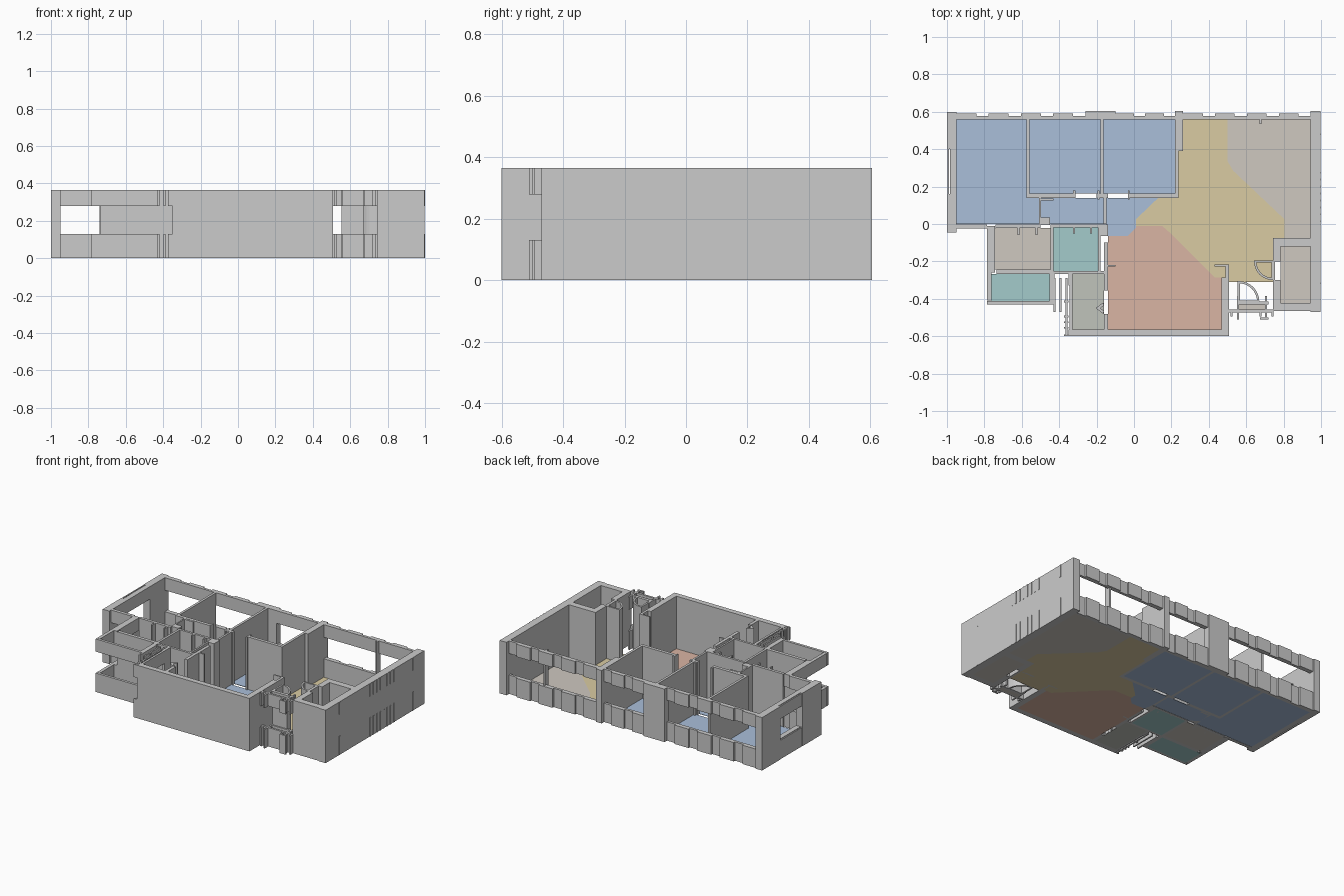
import bpy, bmesh, math

H, SILL, HEAD = 0.365, 0.13, 0.278
FULL = ((0, H),)
BAND = ((0, SILL), (HEAD, H))


def finish(name, bm, color=None):
    me = bpy.data.meshes.new(name)
    bmesh.ops.recalc_face_normals(bm, faces=bm.faces)
    bm.to_mesh(me)
    bm.free()
    ob = bpy.data.objects.new(name, me)
    bpy.context.collection.objects.link(ob)
    if color:
        mat = bpy.data.materials.new(name + "_colour")
        mat.diffuse_color = (*color, 1)
        me.materials.append(mat)
    return ob


def prism(bm, pts, z0, z1):
    face = bm.faces.new([bm.verts.new((x, y, z0)) for x, y in pts])
    ext = bmesh.ops.extrude_face_region(bm, geom=[face], use_keep_orig=True)
    for g in ext["geom"]:
        if isinstance(g, bmesh.types.BMVert):
            g.co.z = z1


def rect(x0, x1, y0, y1):
    return [(x0, y0), (x1, y0), (x1, y1), (x0, y1)]


def walls(name, rects, levels=FULL):
    bm = bmesh.new()
    for r in rects:
        for z0, z1 in levels:
            prism(bm, rect(*r), z0, z1)
    return finish(name, bm)


def floor(name, color, *polys):
    bm = bmesh.new()
    for p in polys:
        prism(bm, p, 0, 0.003)
    return finish(name, bm, color)


# Outer shell: left, right and front walls plus full-height back piers
walls("left_wall", [(-1, -0.95, 0.40, 0.60), (-1, -0.95, -0.045, 0.16)])
walls("left_window_bands", [(-0.985, -0.95, 0.16, 0.40), (-0.998, -0.99, 0.16, 0.40)], BAND)
walls("right_wall", [(0.945, 0.997, -0.47, 0.605)])
walls("back_piers", [(-0.26, -0.10, 0.56, 0.605), (0.22, 0.262, 0.39, 0.605)])
walls("living_front_wall", [(-0.35, 0.507, -0.60, -0.563)])
walls("living_right_wall", [(0.468, 0.507, -0.563, -0.285), (0.49, 0.507, -0.285, -0.22),
                            (0.43, 0.507, -0.226, -0.217)])

# Back wall window sills and lintels, with thin stepped panels outside
walls("back_window_bands", [(-0.95, -0.26, 0.56, 0.578), (-0.10, 0.22, 0.56, 0.578),
                            (0.262, 0.945, 0.56, 0.578)], BAND)
panels = []
for a, b, n in ((-0.95, -0.26, 4), (-0.10, 0.22, 2), (0.262, 0.945, 4)):
    step = (b - a) / n
    panels += [(a + i * step, a + (i + 0.62) * step, 0.578, 0.591) for i in range(n)]
walls("back_window_panels", panels, BAND)
walls("back_mullion", [(0.672, 0.682, 0.535, 0.578)])

# Raised strips on the right wall
strips = [0.015 + 0.037 * i for i in range(8)] + [-0.317, 0.48]
walls("right_wall_strips", [(0.997, 1.0, y - 0.005, y + 0.005) for y in strips], BAND)

# Bedroom partitions
walls("bedroom_partitions", [
    (-0.575, -0.558, 0.14, 0.56), (-0.18, -0.163, 0.14, 0.56), (0.22, 0.238, 0.14, 0.40),
    (-0.575, -0.32, 0.14, 0.162), (-0.20, -0.14, 0.14, 0.162), (-0.03, 0.238, 0.14, 0.162),
    (-0.325, -0.312, 0.14, 0.18), (-0.195, -0.185, 0.13, 0.18), (-0.033, -0.023, 0.13, 0.18)])
walls("corridor_partitions", [(-0.507, -0.497, 0.02, 0.14), (-0.507, -0.43, 0.125, 0.137),
                              (-0.507, -0.45, -0.005, 0.035), (-0.162, -0.148, 0.0, 0.14)])
walls("bedroom_front_window", [(-0.95, -0.785, -0.025, -0.002)], BAND)

# Bathroom block
walls("bathroom_window_bands", [
    (-0.785, -0.742, -0.26, -0.01), (-0.785, -0.762, -0.41, -0.26),
    (-0.785, -0.425, -0.43, -0.412), (-0.452, -0.425, -0.412, -0.26)], BAND)
walls("bathroom_walls", [
    (-0.74, -0.50, -0.022, -0.002), (-0.43, -0.18, -0.018, -0.002),
    (-0.735, -0.43, -0.266, -0.243), (-0.43, -0.16, -0.266, -0.25),
    (-0.446, -0.43, -0.25, -0.002), (-0.192, -0.18, -0.25, -0.002),
    (-0.18, -0.138, -0.065, -0.002)])
walls("bathroom_door_leaves", [(-0.622, -0.612, -0.06, -0.02), (-0.527, -0.517, -0.06, -0.02),
                               (-0.325, -0.315, -0.05, -0.018), (-0.235, -0.225, -0.05, -0.018)])

# Utility room and its window rails
walls("utility_walls", [(-0.16, -0.138, -0.355, -0.10), (-0.16, -0.138, -0.563, -0.48),
                        (-0.138, -0.10, -0.228, -0.218), (-0.35, -0.33, -0.33, -0.255)])
walls("utility_window_bands", [(-0.345, -0.33, -0.563, -0.33), (-0.375, -0.35, -0.60, -0.59)]
      + [(-0.375, -0.35, y, y + 0.01) for y in (-0.56, -0.53, -0.50, -0.42)]
      + [(-0.365, -0.355, -0.60, -0.29)], BAND)
walls("utility_outside_rails", [(x, x + 0.01, -0.47, -0.29) for x in (-0.43, -0.397)], BAND)
bm = bmesh.new()
prism(bm, [(-0.205, -0.45), (-0.165, -0.42), (-0.16, -0.435), (-0.18, -0.45),
           (-0.16, -0.465), (-0.165, -0.48)], 0, H)
finish("utility_door_leaf", bm)

# Storage room at the front right
walls("storage_walls", [(0.742, 0.945, -0.12, -0.075), (0.742, 0.782, -0.20, -0.12),
                        (0.742, 0.782, -0.465, -0.30), (0.742, 0.945, -0.465, -0.422),
                        (0.742, 0.755, -0.30, -0.20)])

# Entrance sill, lintel and frame pieces
walls("entrance_bands", [(0.507, 0.742, -0.472, -0.458), (0.56, 0.72, -0.43, -0.415)]
      + [(x, x + 0.011, -0.51, -0.385) for x in (0.55, 0.70)]
      + [(x, x + 0.011, -0.495, -0.458) for x in (0.515, 0.67, 0.735)]
      + [(0.675, 0.72, -0.51, -0.50)], BAND)


# Quarter-round door swings
def door_swing(name, cx, cy, r, start):
    bm = bmesh.new()
    t, n = 0.012, 8
    ang = [math.radians(start + 90 * i / n) for i in range(n + 1)]
    outer = [(cx + r * math.cos(a), cy + r * math.sin(a)) for a in ang]
    inner = [(cx + (r - t) * math.cos(a), cy + (r - t) * math.sin(a)) for a in ang]
    prism(bm, outer + inner[::-1], 0, H)
    for a in (ang[0], ang[-1]):
        c, s = math.cos(a) * r, math.sin(a) * r
        k = t / 2 / r
        prism(bm, [(cx - s * k, cy + c * k), (cx + s * k, cy - c * k),
                   (cx + c + s * k, cy + s - c * k), (cx + c - s * k, cy + s + c * k)], 0, H)
    finish(name, bm)


door_swing("entrance_door_swing", 0.56, -0.415, 0.11, 0)
door_swing("storage_door_swing", 0.742, -0.20, 0.10, 180)

# Coloured floors
floor("bedroom_floor", (0.40, 0.52, 0.70),
      rect(-0.95, -0.575, 0.0, 0.56), rect(-0.558, -0.18, 0.162, 0.56),
      rect(-0.163, 0.22, 0.162, 0.56), rect(-0.575, -0.162, 0.0, 0.14),
      [(-0.148, 0.14), (0.13, 0.14), (0.01, 0.025), (0.01, -0.02), (-0.035, -0.065),
       (-0.138, -0.065), (-0.148, 0.0)])
floor("hall_floor", (0.70, 0.60, 0.36),
      [(0.262, 0.56), (0.50, 0.56), (0.50, 0.335), (0.53, 0.285), (0.805, 0.025),
       (0.805, -0.075), (0.742, -0.075), (0.742, -0.31), (0.507, -0.31), (0.49, -0.285),
       (0.43, -0.285), (0.19, -0.045), (0.15, -0.01), (0.01, -0.01), (0.01, 0.025),
       (0.13, 0.14), (0.238, 0.14), (0.238, 0.39), (0.262, 0.40)])
floor("living_floor", (0.70, 0.46, 0.37),
      [(-0.138, -0.065), (-0.035, -0.065), (0.01, -0.01), (0.15, -0.01), (0.19, -0.045),
       (0.43, -0.285), (0.468, -0.285), (0.468, -0.563), (-0.138, -0.563)])
floor("balcony_floor", (0.62, 0.58, 0.53),
      [(0.50, 0.56), (0.945, 0.56), (0.945, -0.075), (0.805, -0.075), (0.805, 0.025),
       (0.53, 0.285), (0.50, 0.335)],
      rect(0.782, 0.945, -0.422, -0.12), rect(-0.742, -0.446, -0.243, -0.022),
      rect(0.56, 0.71, -0.458, -0.43))
floor("bathroom_floor", (0.37, 0.60, 0.60),
      rect(-0.43, -0.192, -0.25, -0.018), rect(-0.762, -0.452, -0.412, -0.266))
floor("utility_floor", (0.53, 0.55, 0.50), rect(-0.33, -0.16, -0.563, -0.266))
